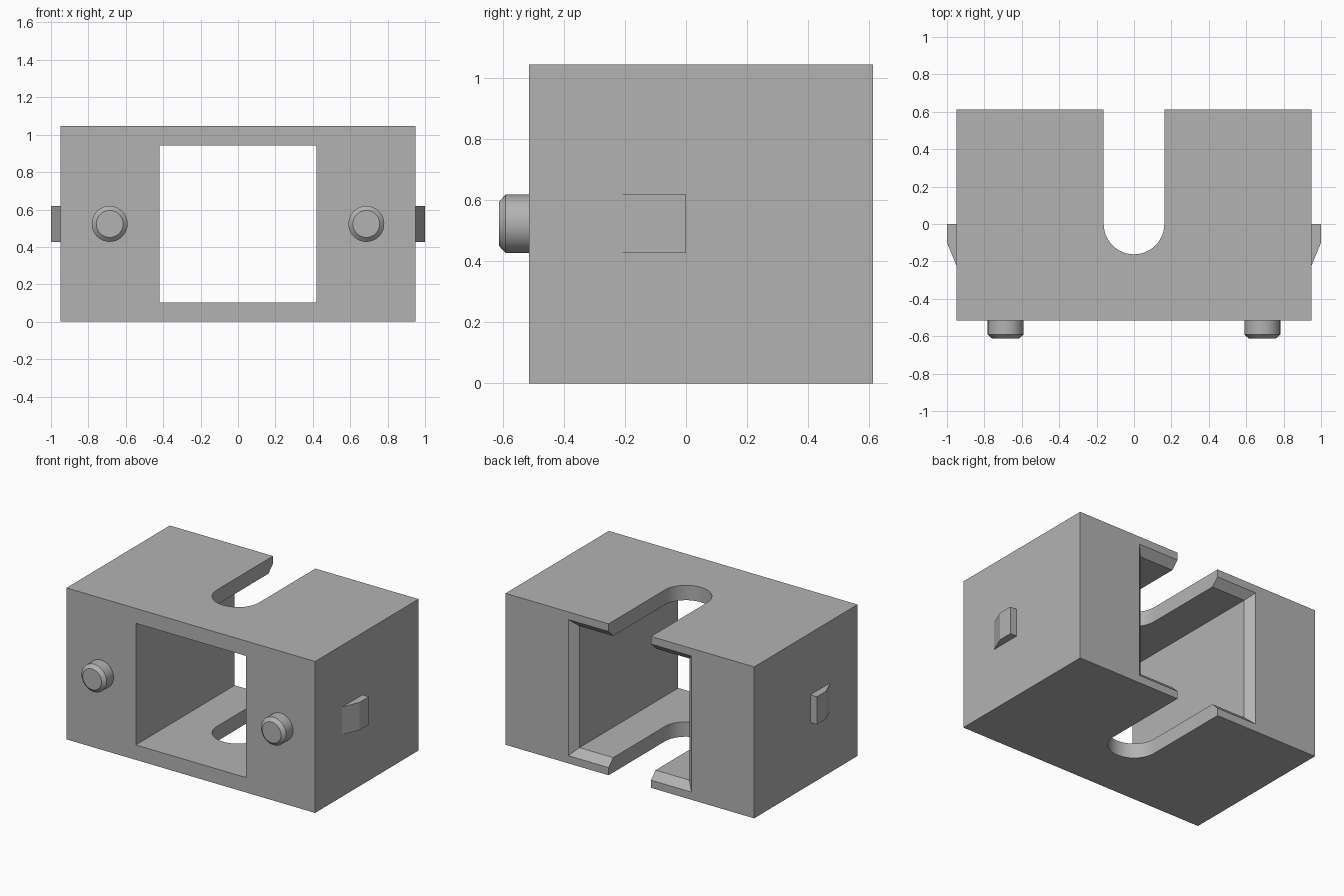
import bpy
import bmesh
import math
from mathutils import Matrix

if "Cube" in bpy.data.objects:
    bpy.data.objects.remove(bpy.data.objects["Cube"], do_unlink=True)

GREY = (0.45, 0.45, 0.45, 1.0)
grey = bpy.data.materials.new("grey plastic")
grey.use_nodes = True
grey.diffuse_color = GREY
grey.node_tree.nodes["Principled BSDF"].inputs["Base Color"].default_value = GREY

WIDTH, FRONT, BACK, HEIGHT = 0.95, -0.515, 0.613, 1.046
MID = HEIGHT / 2


def make_object(name, bm):
    bmesh.ops.recalc_face_normals(bm, faces=bm.faces)
    mesh = bpy.data.meshes.new(name)
    bm.to_mesh(mesh)
    bm.free()
    mesh.materials.append(grey)
    obj = bpy.data.objects.new(name, mesh)
    bpy.context.collection.objects.link(obj)
    return obj


def prism(name, outline, z0, z1):
    """Extrude an (x, y) outline from z0 to z1."""
    bm = bmesh.new()
    face = bm.faces.new([bm.verts.new((x, y, z0)) for x, y in outline])
    top = bmesh.ops.extrude_face_region(bm, geom=[face])["geom"]
    verts = [v for v in top if isinstance(v, bmesh.types.BMVert)]
    bmesh.ops.translate(bm, verts=verts, vec=(0, 0, z1 - z0))
    return make_object(name, bm)


def square_loft(name, sections):
    """Join square sections given as (y, half size)."""
    bm = bmesh.new()
    rings = [[bm.verts.new((sx * h, y, MID + sz * h))
              for sx, sz in ((-1, -1), (1, -1), (1, 1), (-1, 1))]
             for y, h in sections]
    for a, b in zip(rings, rings[1:]):
        for i in range(4):
            j = (i + 1) % 4
            bm.faces.new((a[i], a[j], b[j], b[i]))
    bm.faces.new(rings[0])
    bm.faces.new(rings[-1])
    return make_object(name, bm)


def activate(obj):
    bpy.ops.object.select_all(action='DESELECT')
    obj.select_set(True)
    bpy.context.view_layer.objects.active = obj


def cut(target, cutter):
    mod = target.modifiers.new("cut", 'BOOLEAN')
    mod.operation = 'DIFFERENCE'
    mod.solver = 'EXACT'
    mod.object = cutter
    activate(target)
    bpy.ops.object.modifier_apply(modifier=mod.name)
    bpy.data.objects.remove(cutter, do_unlink=True)


# Housing block
housing = prism("housing", [(-WIDTH, FRONT), (WIDTH, FRONT),
                            (WIDTH, BACK), (-WIDTH, BACK)], 0, HEIGHT)

# Square opening front to back, flared at the back rim
cut(housing, square_loft("opening_cutter", [
    (FRONT - 0.2, 0.42), (BACK - 0.05, 0.42), (BACK, 0.47), (BACK + 0.1, 0.57)]))

# Round-ended slot through the top and bottom walls
R, STEPS = 0.162, 32
arc = [(R * math.cos(a), R * math.sin(a))
       for a in (math.pi + math.pi * i / STEPS for i in range(STEPS + 1))]
cut(housing, prism("slot_cutter", arc + [(R, 1), (-R, 1)], -0.2, HEIGHT + 0.2))
activate(housing)
bpy.ops.object.shade_smooth_by_angle(angle=math.radians(20))

for side, s in (("left", 1), ("right", -1)):
    # Locating pin with a bevelled tip
    bm = bmesh.new()
    rings = []
    for y, r in ((FRONT + 0.01, 0.096), (-0.591, 0.096), (-0.613, 0.072)):
        ring = bmesh.ops.create_circle(
            bm, segments=40, radius=r,
            matrix=Matrix.Translation((s * 0.686, y, MID)) @ Matrix.Rotation(math.pi / 2, 4, 'X'))
        rings.append(ring["verts"])
    for a, b in zip(rings, rings[1:]):
        for i in range(40):
            j = (i + 1) % 40
            bm.faces.new((a[i], a[j], b[j], b[i]))
    bm.faces.new(rings[0])
    bm.faces.new(rings[-1])
    pin = make_object(side + "_pin", bm)
    activate(pin)
    bpy.ops.object.shade_smooth_by_angle(angle=math.radians(30))

    # Ramped snap catch on the side wall
    ramp = [(0.94, -0.22), (0.95, -0.22), (1.0, -0.1), (1.0, 0), (0.94, 0)]
    prism(side + "_catch", [(s * x, y) for x, y in ramp], MID - 0.096, MID + 0.096)
